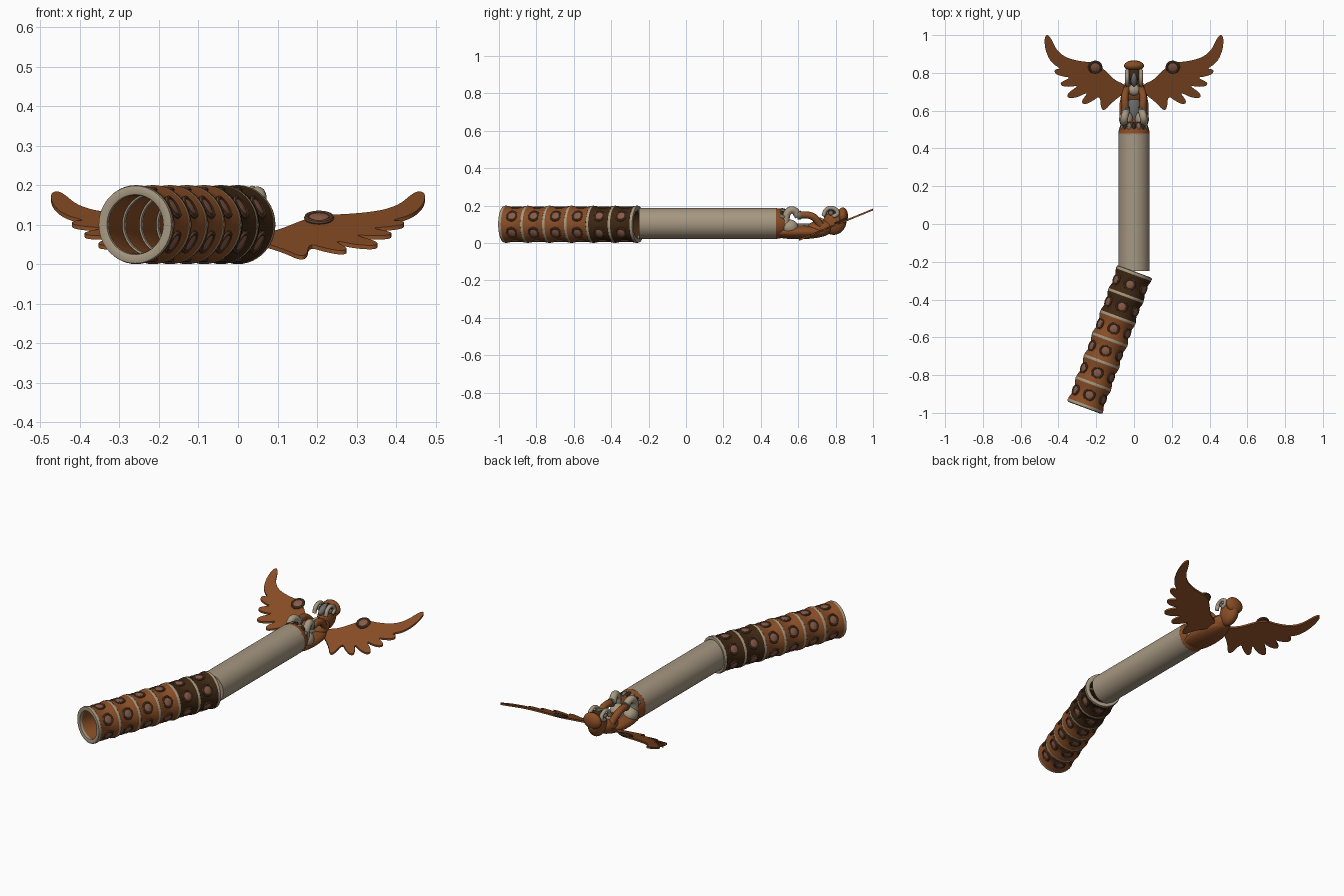
import bpy, bmesh, math
from mathutils import Matrix, Vector

if "Cube" in bpy.data.objects:
    bpy.data.objects.remove(bpy.data.objects["Cube"])

def mat(name, c):
    m = bpy.data.materials.new(name)
    m.diffuse_color = (*c, 1)
    m.use_nodes = True
    m.node_tree.nodes["Principled BSDF"].inputs["Base Color"].default_value = m.diffuse_color
    return m

BEIGE = mat("warm beige", (0.38, 0.31, 0.22))
BROWN = mat("copper brown", (0.25, 0.075, 0.019))
DARK = mat("dark brown", (0.048, 0.02, 0.006))
RIM = mat("stud rim", (0.12, 0.055, 0.03))
STUD = mat("stud centre", (0.25, 0.105, 0.06))
GREY = mat("steel grey", (0.16, 0.16, 0.155))

def finish(name, bm, material, matrix=Matrix(), angle=40):
    bmesh.ops.recalc_face_normals(bm, faces=bm.faces)
    me = bpy.data.meshes.new(name)
    bm.to_mesh(me)
    bm.free()
    me.materials.append(material)
    ob = bpy.data.objects.new(name, me)
    bpy.context.collection.objects.link(ob)
    ob.matrix_world = matrix
    bpy.ops.object.select_all(action='DESELECT')
    ob.select_set(True)
    bpy.context.view_layer.objects.active = ob
    bpy.ops.object.shade_smooth_by_angle(angle=math.radians(angle))
    return ob

def lathe(name, prof, material, matrix, n=40, closed=True):
    """Spin (radius, height) points about local z; closed joins last to first, else ends are capped."""
    bm = bmesh.new()
    rows = [[bm.verts.new((r * math.cos(2 * math.pi * i / n), r * math.sin(2 * math.pi * i / n), h))
             for i in range(n)] for r, h in prof]
    k = len(rows)
    for j in range(k if closed else k - 1):
        a, b = rows[j], rows[(j + 1) % k]
        for i in range(n):
            bm.faces.new((a[i], a[(i + 1) % n], b[(i + 1) % n], b[i]))
    if not closed:
        bm.faces.new(rows[0])
        bm.faces.new(rows[-1])
    return finish(name, bm, material, matrix)

def ball(name, loc, size, material, rx=0, rz=0):
    bm = bmesh.new()
    bmesh.ops.create_uvsphere(bm, u_segments=24, v_segments=16, radius=1)
    m = (Matrix.Translation(loc) @ Matrix.Rotation(math.radians(rz), 4, 'Z')
         @ Matrix.Rotation(math.radians(rx), 4, 'X') @ Matrix.Diagonal((*size, 1)))
    return finish(name, bm, material, m, 80)

def tube(name, pts, radius, material):
    cu = bpy.data.curves.new(name, 'CURVE')
    cu.dimensions = '3D'
    cu.bevel_depth = radius
    cu.bevel_resolution = 4
    cu.use_fill_caps = True
    cu.materials.append(material)
    sp = cu.splines.new('BEZIER')
    sp.bezier_points.add(len(pts) - 1)
    for bp, p in zip(sp.bezier_points, pts):
        bp.co = p
        bp.handle_left_type = bp.handle_right_type = 'AUTO'
    ob = bpy.data.objects.new(name, cu)
    bpy.context.collection.objects.link(ob)
    return ob

def frame(origin, side, up, axis):
    m = Matrix((side, up, axis)).transposed().to_4x4()
    m.translation = origin
    return m

def ring_profile(major, minor, n=10):
    return [(major + minor * math.cos(2 * math.pi * i / n), minor * math.sin(2 * math.pi * i / n))
            for i in range(n)]

def stud(name, matrix, r):
    lathe(name + "_rim", ring_profile(r * 0.87, r * 0.19, 8), RIM, matrix, 20)
    lathe(name + "_centre", [(r * 0.72, -r * 0.12), (r * 0.7, r * 0.1), (r * 0.35, r * 0.2), (r * 0.02, r * 0.22)],
          STUD, matrix, 20, closed=False)

Z = Vector((0, 0, 1))

# straight smooth shaft
Y = Vector((0, 1, 0))
lathe("shaft", [(0.083, -0.25), (0.083, 0.48)], BEIGE,
      frame(Vector((0, 0, 0.104)), Y.cross(Z) * -1, Z, Y), 48, closed=False)

# bent hollow grip: six waisted segments with rings and studs
A, B = Vector((-0.258, -0.963, 0.1)), Vector((0, -0.262, 0.1))
axis = (B - A).normalized()
side = Z.cross(axis)
L = (B - A).length / 6
for i in range(7):
    lathe(f"grip_ring_{i}", [(0.098, -0.008), (0.1, 0), (0.098, 0.008), (0.088, 0.011), (0.076, 0.007),
                             (0.074, 0), (0.076, -0.007), (0.088, -0.011)],
          BEIGE, frame(A + axis * L * i, side, Z, axis), 48)
for i in range(6):
    h = L / 2 - 0.007
    lathe(f"grip_segment_{i}",
          [(0.099, -h), (0.097, -h * 0.8), (0.09, -h * 0.4), (0.088, 0), (0.09, h * 0.4), (0.097, h * 0.8),
           (0.099, h), (0.08, h), (0.077, 0), (0.08, -h)],
          DARK if i > 3 else BROWN, frame(A + axis * L * (i + 0.5), side, Z, axis), 48)
    for k in range(6):
        a = math.radians(30 + 60 * k)
        out = side * math.cos(a) + Z * math.sin(a)
        stud(f"grip_stud_{i}_{k}",
             frame(A + axis * L * (i + 0.5) + out * 0.0885, axis, out.cross(axis), out), 0.031)

# wings: smoothed feathered outline on a plane that rises with y
OUT = [(0.03, 0.70), (0.05, 0.74), (0.1, 0.76), (0.15, 0.81), (0.2, 0.855), (0.28, 0.86), (0.36, 0.88),
       (0.41, 0.92), (0.44, 0.985), (0.46, 1.005), (0.475, 0.985), (0.47, 0.92), (0.44, 0.855), (0.385, 0.82),
       (0.42, 0.82), (0.42, 0.795), (0.375, 0.78), (0.335, 0.775), (0.39, 0.75), (0.385, 0.73), (0.34, 0.725),
       (0.29, 0.735), (0.355, 0.69), (0.35, 0.665), (0.3, 0.67), (0.24, 0.70), (0.28, 0.65), (0.265, 0.63),
       (0.22, 0.65), (0.18, 0.68), (0.175, 0.61), (0.155, 0.6), (0.12, 0.64), (0.07, 0.68)]

def smooth(p):
    q = []
    for a, b in zip(p, p[1:] + p[:1]):
        q += [(a[0] * .75 + b[0] * .25, a[1] * .75 + b[1] * .25), (a[0] * .25 + b[0] * .75, a[1] * .25 + b[1] * .75)]
    return q

def wing_z(y):
    return 0.017 + (y - 0.605) * 0.41

outline = smooth(smooth(OUT))
for s, tag in ((1, "right"), (-1, "left")):
    bm = bmesh.new()
    f = bm.faces.new([bm.verts.new((s * x, y, wing_z(y) - 0.005)) for x, y in outline])
    ext = bmesh.ops.extrude_face_region(bm, geom=[f])
    bmesh.ops.translate(bm, vec=(0, 0, 0.01), verts=[v for v in ext["geom"] if isinstance(v, bmesh.types.BMVert)])
    bmesh.ops.triangulate(bm, faces=[g for g in bm.faces if len(g.verts) > 4])
    finish("wing_" + tag, bm, BROWN)
    nrm = Vector((0, -0.41, 1)).normalized()
    sx = Vector((1, 0, 0))
    stud("wing_stud_" + tag, frame(Vector((s * 0.205, 0.83, wing_z(0.83) + 0.008)), sx, nrm.cross(sx), nrm), 0.036)

# collar and lower body hull
lathe("collar", [(0.083, 0.475), (0.08, 0.5), (0.07, 0.53), (0.03, 0.54)], BROWN,
      frame(Vector((0, 0, 0.104)), Y.cross(Z) * -1, Z, Y), 40, closed=False)
ball("body_hull", (0, 0.6, 0.058), (0.078, 0.17, 0.038), BROWN)
ball("chest", (0, 0.71, 0.075), (0.055, 0.085, 0.045), BROWN, 12)
ball("belly_plate", (0, 0.63, 0.083), (0.032, 0.08, 0.022), GREY)
ball("throat", (0, 0.71, 0.115), (0.03, 0.03, 0.022), BEIGE)

# collar scallops
for k in range(7):
    a = math.radians(30 + 20 * k)
    ball(f"scallop_{k}", (0.07 * math.cos(a), 0.515, 0.104 + 0.07 * math.sin(a)), (0.012, 0.022, 0.012),
         DARK if k % 2 else GREY)

# folded limbs
for s, tag in ((1, "right"), (-1, "left")):
    ball("haunch_" + tag, (s * 0.042, 0.555, 0.085), (0.037, 0.045, 0.04), BEIGE)
    tube("thigh_" + tag, [(s * 0.05, 0.53, 0.1), (s * 0.052, 0.55, 0.17), (s * 0.048, 0.575, 0.175),
                          (s * 0.04, 0.6, 0.145)], 0.02, BEIGE)
    tube("foreleg_" + tag, [(s * 0.045, 0.595, 0.145), (s * 0.048, 0.64, 0.15), (s * 0.048, 0.68, 0.14),
                            (s * 0.035, 0.72, 0.095)], 0.019, BROWN)
    tube("cuff_" + tag, [(s * 0.043, 0.6, 0.148), (s * 0.045, 0.615, 0.15)], 0.023, GREY)

# head with crest, beak and brow curls
ball("head", (0, 0.795, 0.112), (0.042, 0.062, 0.07), BROWN, -25)
ball("crest", (0, 0.838, 0.145), (0.053, 0.028, 0.045), BROWN)
ball("beak", (0, 0.765, 0.165), (0.018, 0.04, 0.022), GREY, 25)
ball("face", (0, 0.79, 0.165), (0.034, 0.035, 0.022), DARK)
for s, tag in ((1, "right"), (-1, "left")):
    tube("brow_curl_" + tag, [(s * 0.036, 0.735, 0.145), (s * 0.036, 0.75, 0.178), (s * 0.036, 0.785, 0.186),
                              (s * 0.037, 0.81, 0.16), (s * 0.038, 0.785, 0.14)], 0.011, BEIGE)
    ball("eye_" + tag, (s * 0.036, 0.775, 0.16), (0.01, 0.013, 0.013), GREY)
